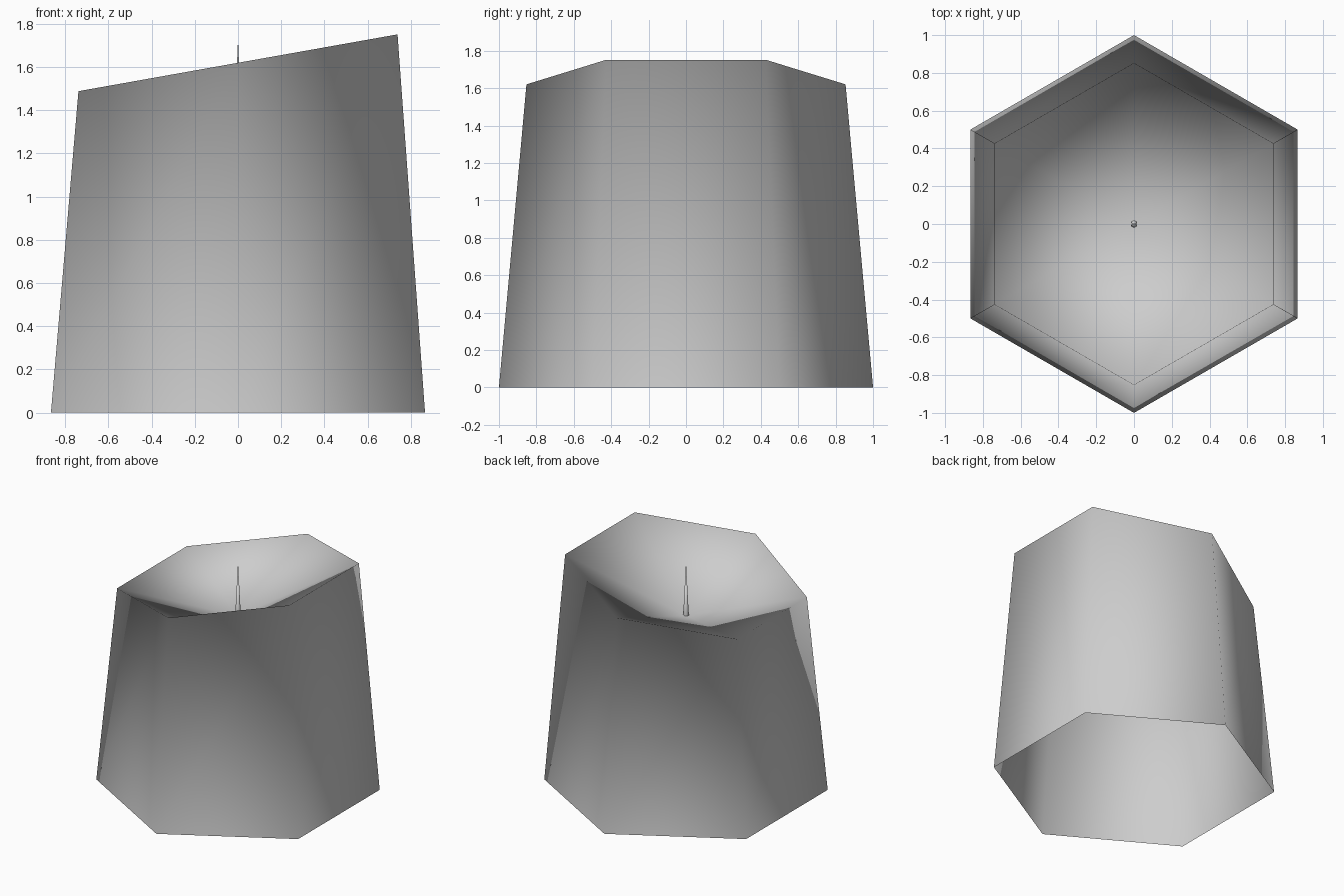
import bpy
import bmesh
import math

cube = bpy.data.objects.get("Cube")
if cube:
    bpy.data.objects.remove(cube, do_unlink=True)

SIDES = 6
BASE_RADIUS = 1.0
TOP_RADIUS = 0.853
RIM_HEIGHT = 1.62
SLOPE = 0.178
HOLLOW_HEIGHT = 1.31
WICK_RADIUS = 0.02
WICK_TOP = 1.73

# One plain grey material
grey = bpy.data.materials.new("grey")
grey.use_nodes = True
colour = (0.61, 0.61, 0.61, 1.0)
grey.diffuse_color = colour
grey.node_tree.nodes["Principled BSDF"].inputs["Base Color"].default_value = colour


def ring(bm, radius, height, slope=0.0):
    """Six-sided ring with corners at the front and back, tilted along x."""
    verts = []
    for i in range(SIDES):
        angle = math.pi / 2 + math.tau * i / SIDES
        x, y = radius * math.cos(angle), radius * math.sin(angle)
        verts.append(bm.verts.new((x, y, height + slope * x)))
    return verts


def fan(bm, loop, height):
    """Triangles from a ring to a point on the axis."""
    tip = bm.verts.new((0, 0, height))
    for i in range(SIDES):
        bm.faces.new((loop[i - 1], tip, loop[i]))


def finish(bm, name):
    for face in bm.faces:
        face.smooth = True
    mesh = bpy.data.meshes.new(name)
    bm.to_mesh(mesh)
    bm.free()
    mesh.materials.append(grey)
    bpy.context.collection.objects.link(bpy.data.objects.new(name, mesh))


# Tapered shell, open below, with a slanted rim and a hollow top turned downward
bm = bmesh.new()
base = ring(bm, BASE_RADIUS, 0.0)
rim = ring(bm, TOP_RADIUS, RIM_HEIGHT, SLOPE)
for i in range(SIDES):
    bm.faces.new((base[i - 1], base[i], rim[i], rim[i - 1]))
fan(bm, rim, HOLLOW_HEIGHT)
finish(bm, "candle_body")

# Thin pointed wick rising from the hollow
bm = bmesh.new()
fan(bm, ring(bm, WICK_RADIUS, HOLLOW_HEIGHT), WICK_TOP)
finish(bm, "wick")
